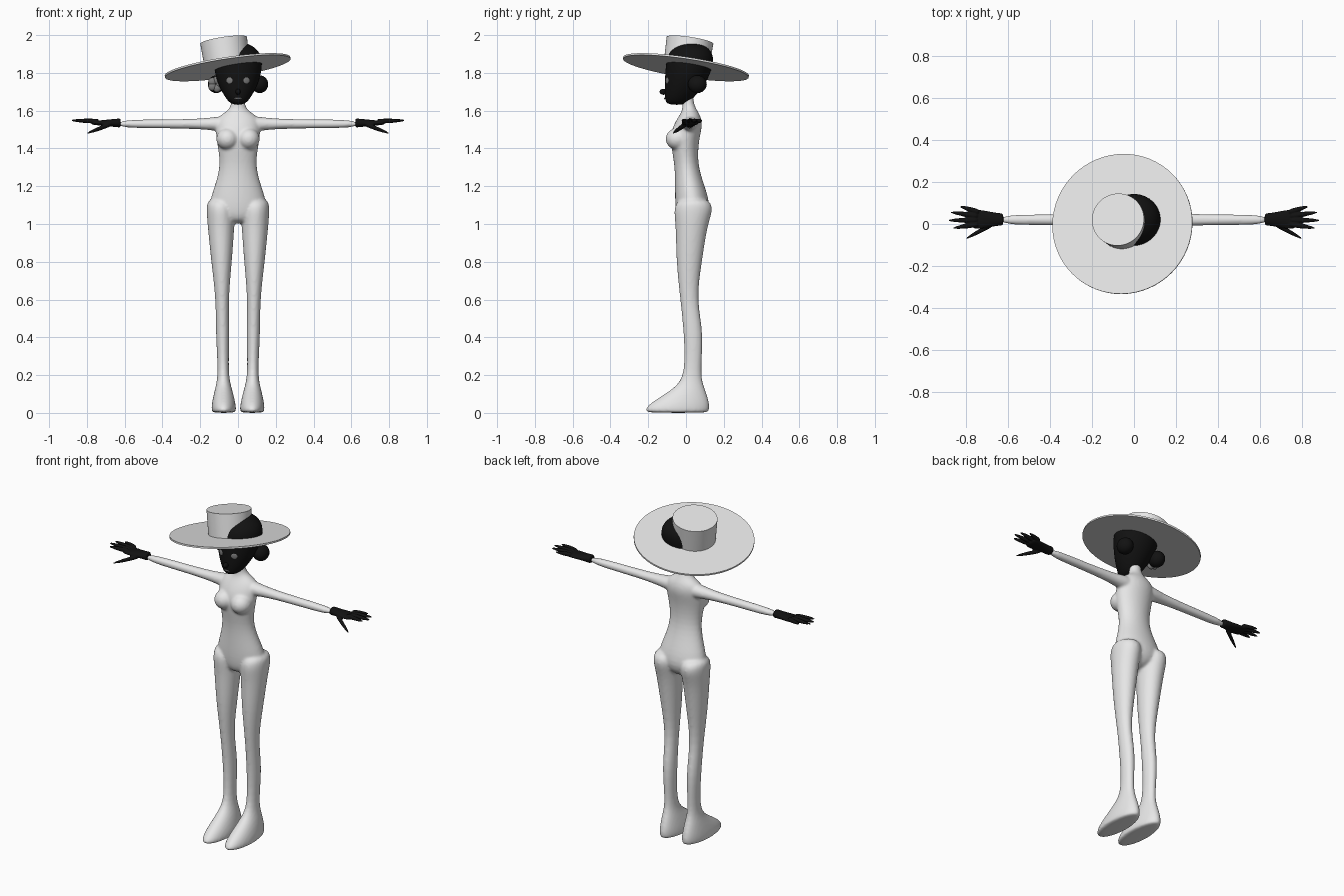
import bpy
import bmesh
from math import atan2, cos, sin, tau, pi
from mathutils import Matrix, Vector

if "Cube" in bpy.data.objects:
    bpy.data.objects.remove(bpy.data.objects["Cube"], do_unlink=True)


def make_material(name, value):
    material = bpy.data.materials.new(name)
    material.use_nodes = True
    color = (value, value, value, 1)
    material.diffuse_color = color
    shader = material.node_tree.nodes["Principled BSDF"]
    shader.inputs["Base Color"].default_value = color
    return material


light = make_material("light grey", .8)
black = make_material("black", .006)
grey = make_material("mid grey", .2)


def skin(bm, rings):
    """Join equal rings of points into a closed tube."""
    loops = [[bm.verts.new(point) for point in ring] for ring in rings]
    for low, high in zip(loops, loops[1:]):
        for i in range(len(low)):
            bm.faces.new((low[i - 1], low[i], high[i], high[i - 1]))
    bm.faces.new(loops[0])
    bm.faces.new(loops[-1])


def circle(count=16):
    return [(cos(tau * i / count), sin(tau * i / count)) for i in range(count)]


def upright(bm, sections, shift=lambda z: 0):
    """Loft sections given as height, half width, depth centre, half depth."""
    skin(bm, [[(shift(z) + width * c, middle + depth * s, z) for c, s in circle()]
              for z, width, middle, depth in sections])


def sideways(bm, sections, side):
    """Loft sections given as reach, y, z, half depth, half height."""
    skin(bm, [[(x * side, y + depth * c, z + height * s) for c, s in circle()]
              for x, y, z, depth, height in sections])


def finger(bm, root, tip, side):
    """Tapered digit with a rounded end."""
    sections = []
    for step in range(5):
        t = step / 4
        radius = .013 * (1 - t ** 3 * .7)
        sections.append((*root.lerp(tip, t), radius, radius))
    sideways(bm, sections, side)


def ball(bm, center, radii, turn=0):
    matrix = (Matrix.Translation(center) @ Matrix.Rotation(turn, 4, "Z")
              @ Matrix.Diagonal((*radii, 1)))
    bmesh.ops.create_uvsphere(bm, u_segments=20, v_segments=12, radius=1, matrix=matrix)


def finish(bm, name, material):
    bmesh.ops.recalc_face_normals(bm, faces=bm.faces)
    for face in bm.faces:
        face.smooth = True
    mesh = bpy.data.meshes.new(name)
    bm.to_mesh(mesh)
    bm.free()
    mesh.materials.append(material)
    obj = bpy.data.objects.new(name, mesh)
    bpy.context.collection.objects.link(obj)
    return obj


def add_ball(name, material, *shape):
    bm = bmesh.new()
    ball(bm, *shape)
    finish(bm, name, material)


def subdivide(obj):
    modifier = obj.modifiers.new("round", "SUBSURF")
    modifier.levels = modifier.render_levels = 2


def blend(obj, voxel, steps):
    """Fuse overlapping lofts into one smooth skin."""
    subdivide(obj)
    remesh = obj.modifiers.new("fuse", "REMESH")
    remesh.mode = "VOXEL"
    remesh.voxel_size = voxel
    remesh.use_smooth_shade = True
    smooth = obj.modifiers.new("soften", "SMOOTH")
    smooth.iterations = steps


# Torso from crotch to neck
body = bmesh.new()
upright(body, [
    (1, 0.1, .02, .06),
    (1.08, .17, .04, .1),
    (1.2, .125, .02, .08),
    (1.32, .09, 0, .06),
    (1.45, .12, -.01, .08),
    (1.52, .12, .01, .08),
    (1.57, .11, .02, .06),
    (1.6, .05, .02, .04),
    (1.64, .035, .01, .03),
    (1.7, .035, .01, .03)])

# Legs with feet, arms and bust, fused with the torso
leg = [
    (0, .06, -.04, .16),
    (.01, .067, -.05, .175),
    (.05, .065, -.035, .165),
    (.13, .045, .02, .08),
    (.2, .026, .035, .04),
    (.42, .038, .043, .055),
    (.6, .033, .012, .043),
    (.8, .056, .016, .07),
    (1, .073, .03, .085),
    (1.08, .078, .04, .11),
    (1.14, .07, .04, .08)]
arm = [(.04, .045), (.1, .046), (.18, .031), (.4, .026), (.65, .026)]
for side in (1, -1):
    upright(body, leg, lambda z: side * (.075 + .015 * z))
    sideways(body, [(x, .02, 1.53, r, r * .9) for x, r in arm], side)
    ball(body, (side * .056, -.045, 1.45), (.06, .064, .058))
blend(finish(body, "body", light), .008, 5)

# Gloves: palm thinning towards a fan of four fingers, and a lowered thumb
palm = [(.62, .029), (.63, .029), (.68, .036), (.74, .05), (.78, .042)]
for side, label in ((1, "left"), (-1, "right")):
    glove = bmesh.new()
    sideways(glove, [(x, .022, 1.535, r, .025 - (x - .62) / 10) for x, r in palm], side)
    wrist = Vector((.6, .02, 1.54))
    for i in range(4):
        angle = .27 - .14 * i
        reach = Vector((cos(angle), sin(angle), .03))
        length = .285 - .015 * (i - 1.8) ** 2
        finger(glove, wrist + reach * .14, wrist + reach * length, side)
    finger(glove, Vector((.67, 0, 1.53)), Vector((.8, -.07, 1.48)), side)
    blend(finish(glove, label + "_glove", black), .004, 2)

# Head with smooth hair cap
head = bmesh.new()
upright(head, [
    (1.63, .03, -.05, .05),
    (1.66, .065, -.04, .075),
    (1.75, .115, 0, .115),
    (1.85, .135, .02, .13),
    (1.91, .12, .025, .12),
    (1.95, .07, .025, .07),
    (1.96, .03, .025, .03)])
subdivide(finish(head, "head", black))
add_ball("nose", black, (0, -.118, 1.7), (.013, .022, .016))
add_ball("mouth", grey, (0, -.112, 1.665), (.022, .004, .005))

# Hair buns and eyes
for side, label in ((1, "left"), (-1, "right")):
    add_ball(label + "_bun", black, (side * .115, .06, 1.74), (.045, .05, .047))
    add_ball(label + "_eye", grey, (side * .045, -.1, 1.76), (.019, .004, .017),
             side * atan2(.045, .1))

# Flower in front of the right bun
flower = bmesh.new()
for i in range(5):
    angle = tau * i / 5
    petal = Vector((cos(angle), 0, sin(angle))) * .022
    ball(flower, petal + Vector((-.118, .012, 1.74)), (.022, .014, .022))
finish(flower, "flower", grey)

# Tilted hat: flat brim and straight crown
tilt = Vector((-.15, .15, 1)).to_track_quat("Z", "Y").to_matrix().to_4x4()
place = Matrix.Translation((-.055, 0, 1.83)) @ tilt
for name, bottom, top, height, lift in (("hat_brim", .336, .336, .01, 0),
                                        ("hat_crown", .12, .125, .145, .073)):
    hat = bmesh.new()
    bmesh.ops.create_cone(hat, cap_ends=True, segments=64, radius1=bottom, radius2=top,
                          depth=height, matrix=place @ Matrix.Translation((0, 0, lift)))
    obj = finish(hat, name, light)
    bpy.ops.object.select_all(action="DESELECT")
    obj.select_set(True)
    bpy.context.view_layer.objects.active = obj
    bpy.ops.object.shade_smooth_by_angle(angle=pi / 6)
